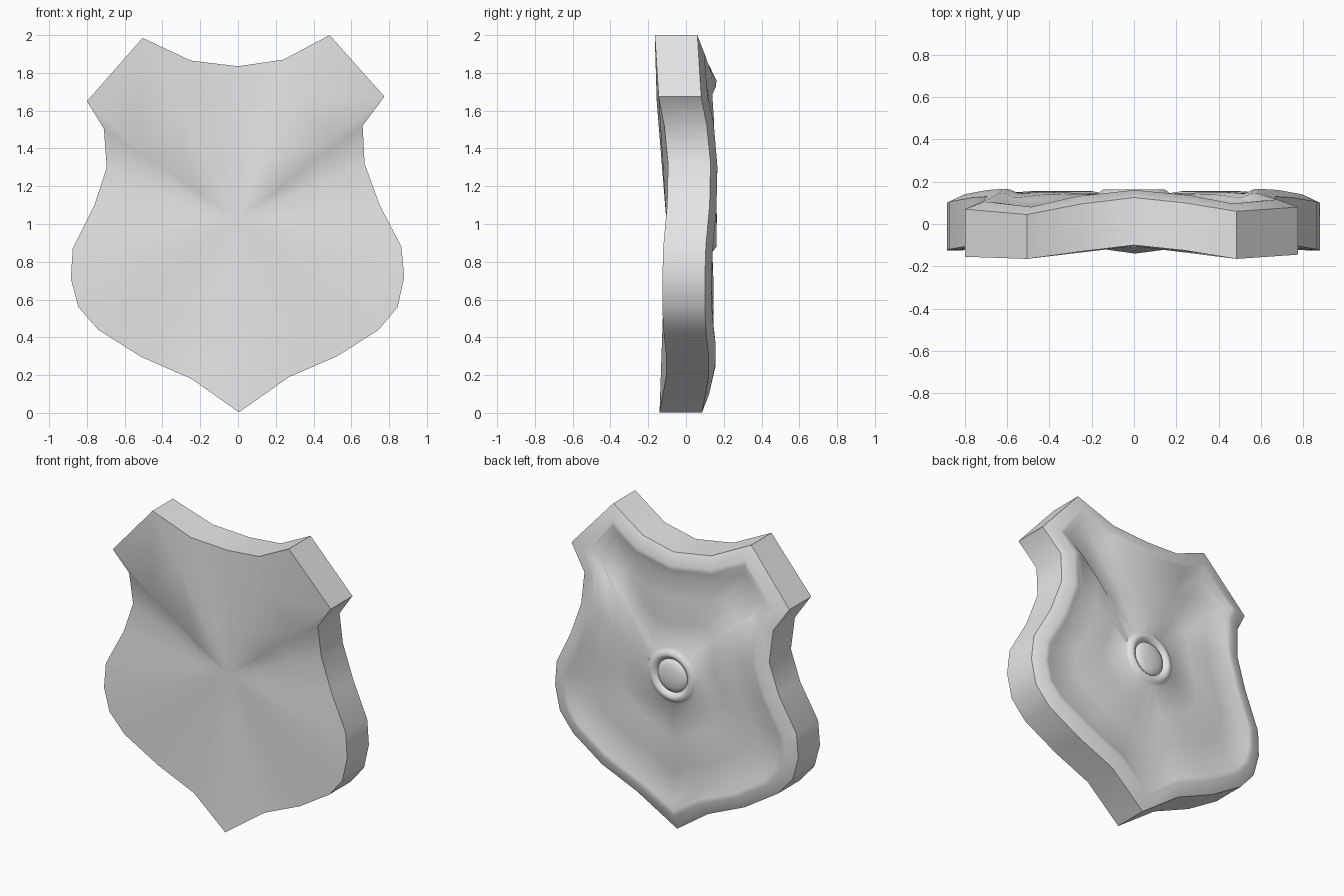
import bpy, bmesh, math
from mathutils import Vector

cube = bpy.data.objects.get("Cube")
if cube:
    bpy.data.objects.remove(cube, do_unlink=True)

# Shield outline, clockwise from the top centre: x, z, depth of the bossed side
OUTLINE = [
    (0, 1.835, .125), (.24, 1.87, .10), (.485, 2.0, .06), (.775, 1.675, .08),
    (.66, 1.52, .11), (.67, 1.32, .13), (.75, 1.1, .125), (.865, .88, .105),
    (.88, .72, .10), (.845, .56, .10), (.745, .44, .105), (.525, .30, .12),
    (.27, .19, .12), (.005, .003, .085), (-.245, .18, .12), (-.51, .295, .12),
    (-.74, .44, .105), (-.845, .56, .10), (-.885, .71, .10), (-.875, .87, .105),
    (-.76, 1.1, .125), (-.695, 1.3, .13), (-.71, 1.505, .11), (-.80, 1.65, .07),
    (-.505, 1.985, .045), (-.25, 1.865, .095)]
N = len(OUTLINE)
CENTRE = Vector((0, 1.03))
PLAN = [Vector((x, z)) for x, z, _ in OUTLINE]
DEPTH = [y for _, _, y in OUTLINE]


def inset(d):
    """Outline moved inwards by d with mitred corners."""
    result = []
    for i, p in enumerate(PLAN):
        a = (p - PLAN[i - 1]).normalized()
        b = (PLAN[(i + 1) % N] - p).normalized()
        na, nb = Vector((a.y, -a.x)), Vector((b.y, -b.x))
        m = (na + nb).normalized()
        result.append(p + m * min(d / max(m.dot(na), .3), d * 1.5))
    return result


def circle(r):
    return [CENTRE + Vector((math.sin(2 * math.pi * i / N),
                             math.cos(2 * math.pi * i / N))) * r for i in range(N)]


def mix(a, b, t):
    return [p.lerp(q, t) for p, q in zip(a, b)]


bm = bmesh.new()


def loop(plan, depths):
    return [bm.verts.new((p.x, y, p.y)) for p, y in zip(plan, depths)]


def bridge(a, b):
    for i in range(N):
        j = (i + 1) % N
        bm.faces.new((a[i], a[j], b[j], b[i]))


def cap(ring, y):
    c = bm.verts.new((CENTRE.x, y, CENTRE.y))
    for i in range(N):
        bm.faces.new((ring[i], ring[(i + 1) % N], c))


# Plain concave face and outer wall
front_y = [max(y - .225, -.165) for y in DEPTH]
front = [loop(mix(PLAN, [CENTRE] * N, t), [y * (1 - t) - .105 * t for y in front_y])
         for t in (.7, .35, 0)]
cap(front[0], -.105)
rim = loop(PLAN, DEPTH)
rings = front + [rim]

# Raised border ridge, then the dished panel
rings.append(loop(inset(.075), [y + .036 for y in DEPTH]))
rings.append(loop(inset(.105), [y + .034 for y in DEPTH]))
panel = inset(.15)
panel_y = [y + .014 for y in DEPTH]
rings.append(loop(panel, panel_y))
for t, bulge in ((.3, .010), (.65, .008)):
    rings.append(loop(mix(panel, circle(.18), t),
                      [y * (1 - t) + .138 * t + bulge for y in panel_y]))

# Round boss: raised collar, groove and domed button
for r, y in ((.18, .138), (.165, .150), (.148, .162), (.130, .160), (.115, .148),
             (.108, .138), (.100, .147), (.075, .157), (.04, .162)):
    rings.append(loop(circle(r), [y] * N))
for a, b in zip(rings, rings[1:]):
    bridge(a, b)
cap(rings[-1], .164)

bmesh.ops.recalc_face_normals(bm, faces=bm.faces)
mesh = bpy.data.meshes.new("shield")
bm.to_mesh(mesh)
bm.free()
shield = bpy.data.objects.new("shield", mesh)
bpy.context.collection.objects.link(shield)

# Single plain grey
grey = bpy.data.materials.new("plain grey")
grey.use_nodes = True
colour = (.8, .8, .8, 1)
grey.diffuse_color = colour
grey.node_tree.nodes["Principled BSDF"].inputs["Base Color"].default_value = colour
mesh.materials.append(grey)

bpy.ops.object.select_all(action='DESELECT')
shield.select_set(True)
bpy.context.view_layer.objects.active = shield
bpy.ops.object.shade_smooth_by_angle(angle=math.radians(42))
